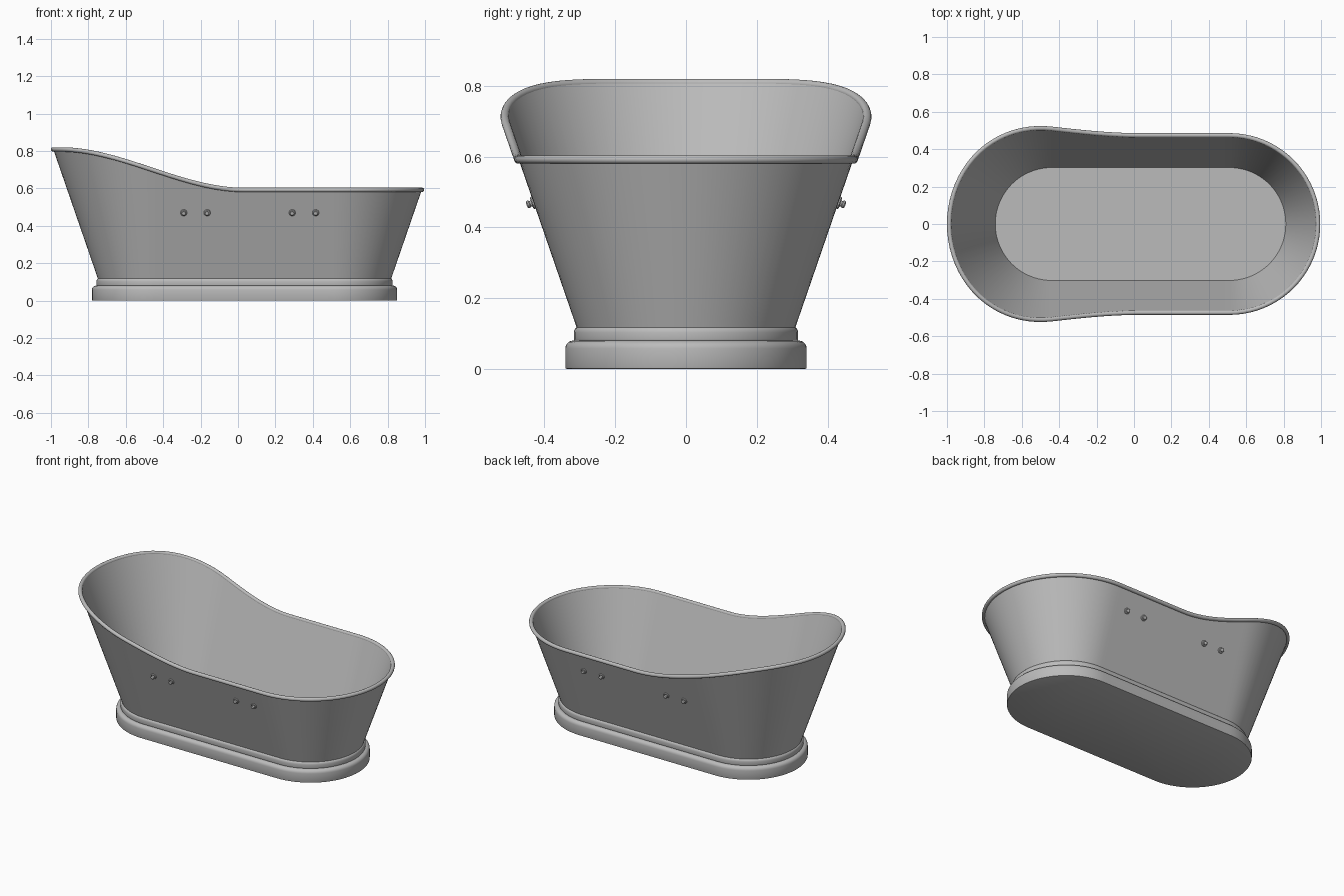
import bpy, bmesh
from math import sin, cos, pi, radians
from mathutils import Matrix, Vector

cube = bpy.data.objects.get("Cube")
if cube:
    bpy.data.objects.remove(cube)

grey = bpy.data.materials.new("grey enamel")
grey.use_nodes = True
colour = (0.5, 0.5, 0.5, 1)
grey.diffuse_color = colour
grey.node_tree.nodes["Principled BSDF"].inputs["Base Color"].default_value = colour

HEAD, FOOT = -0.44, 0.51      # centres of the two round ends
ARC, STRAIGHT = 40, 32        # divisions of each round end and each long side


def wall(z):
    """Outer radius of the flared wall at height z."""
    return 0.31 + 0.345 * (z - 0.12)


def rim_height(x):
    """Low at the foot, sweeping up to the raised head end."""
    t = min(max((0.03 - x) / 0.98, 0), 1)
    return 0.604 + 0.216 * t * t * (3 - 2 * t)


def outline():
    """Anchors round the oval: centre x, outward direction, rim height there."""
    spots = []
    for start, centre, other in ((-pi / 2, FOOT, HEAD), (pi / 2, HEAD, FOOT)):
        for i in range(ARC):
            a = start + pi * i / ARC
            spots.append((centre, cos(a), sin(a)))
        for i in range(STRAIGHT):
            spots.append((centre + (other - centre) * i / STRAIGHT, 0, sin(start + pi)))
    result = []
    for cx, dx, dy in spots:
        h = 0.6
        for _ in range(12):
            h = rim_height(cx + dx * wall(h))
        result.append((cx, dx, dy, h))
    return result


OUTLINE = outline()


def finish(name, bm, angle=35):
    bmesh.ops.recalc_face_normals(bm, faces=bm.faces)
    mesh = bpy.data.meshes.new(name)
    bm.to_mesh(mesh)
    bm.free()
    mesh.materials.append(grey)
    obj = bpy.data.objects.new(name, mesh)
    bpy.context.collection.objects.link(obj)
    bpy.ops.object.select_all(action="DESELECT")
    obj.select_set(True)
    bpy.context.view_layer.objects.active = obj
    bpy.ops.object.shade_smooth_by_angle(angle=radians(angle))
    return obj


def skin(bm, rings, closed=False, caps=True):
    """Join successive rings of vertices with quads."""
    n = len(rings[0])
    pairs = list(zip(rings, rings[1:]))
    if closed:
        pairs.append((rings[-1], rings[0]))
    for a, b in pairs:
        for i in range(n):
            j = (i + 1) % n
            bm.faces.new((a[i], a[j], b[j], b[i]))
    if caps and not closed:
        bm.faces.new(rings[0])
        bm.faces.new(rings[-1])


def oval_part(name, profile, closed=False):
    """Sweep a profile (rim height -> radius, z pairs) round the oval."""
    bm = bmesh.new()
    columns = [profile(h) for *_, h in OUTLINE]
    rings = []
    for k in range(len(columns[0])):
        rings.append([bm.verts.new((cx + dx * col[k][0], dy * col[k][0], col[k][1]))
                      for (cx, dx, dy, _), col in zip(OUTLINE, columns)])
    skin(bm, rings, closed)
    return finish(name, bm)


def quarter(r, z, size, up=True, steps=5):
    """Rounded edge points, from the side to the top (or bottom to side)."""
    pts = []
    for i in range(steps + 1):
        a = pi / 2 * i / steps
        pts.append((r - size + size * cos(a), z - size + size * sin(a)) if up
                   else (r - size + size * sin(a), z + size - size * cos(a)))
    return pts


# Tub shell: outer wall, lip, inner wall and floor
def shell(h):
    top = h - 0.011
    return [(wall(0.1), 0.1), (wall(top), top),
            (wall(top) - 0.01, top), (wall(0.125) - 0.01, 0.125)]


oval_part("tub_shell", shell)


# Rolled rim
def roll(h):
    z = h - 0.012
    return [(wall(z) + 0.001 + 0.012 * cos(2 * pi * i / 14),
             z + 0.012 * sin(2 * pi * i / 14)) for i in range(14)]


oval_part("rolled_rim", roll, closed=True)

# Plinth and the rounded moulding above it
oval_part("plinth", lambda h: quarter(0.341, 0, 0.004, False, 2) + quarter(0.341, 0.08, 0.022))
oval_part("base_moulding",
          lambda h: quarter(0.317, 0.076, 0.008, False, 3) + quarter(0.317, 0.121, 0.018))

# Small bolt heads on both long sides: radius and distance from the wall
BOLT = [(0.018, -0.008), (0.018, 0.003), (0.015, 0.006), (0.009, 0.006), (0.008, 0.010),
        (0.011, 0.013), (0.011, 0.017), (0.008, 0.020), (0.003, 0.021)]
bolt_z = 0.47
for side, label in ((-1, "front"), (1, "back")):
    for number, x in enumerate((-0.29, -0.165, 0.29, 0.415), 1):
        bm = bmesh.new()
        rings = [[bm.verts.new((r * cos(2 * pi * i / 20), r * sin(2 * pi * i / 20), d))
                  for i in range(20)] for r, d in BOLT]
        skin(bm, rings)
        outward = Vector((0, side, -0.345)).normalized()
        turn = outward.to_track_quat("Z", "Y").to_matrix().to_4x4()
        bm.transform(Matrix.Translation((x, side * wall(bolt_z), bolt_z)) @ turn)
        finish(f"{label}_bolt_{number}", bm, 40)
